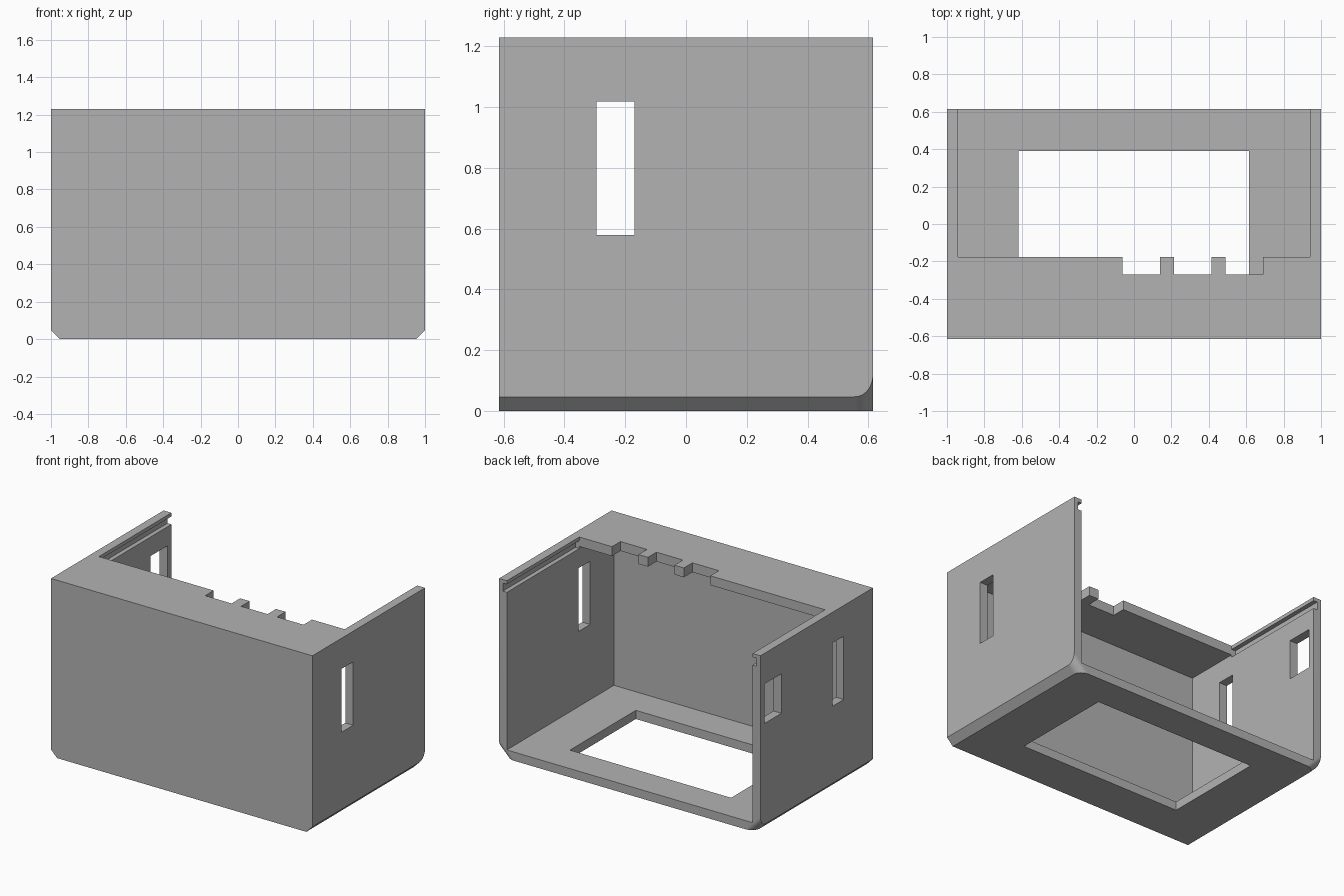
import bpy, bmesh, math

if "Cube" in bpy.data.objects:
    bpy.data.objects.remove(bpy.data.objects["Cube"])

HALF_X, HALF_Y, HEIGHT = 1.0, 0.615, 1.23
WALL = 0.06
INNER = HALF_X - WALL
LIP_Y = -0.177      # front limit of the open lid area
OUT = 0.1           # cutter overshoot

grey = bpy.data.materials.new("plain_grey")
grey.use_nodes = True
GREY = (0.45, 0.45, 0.45, 1)
grey.diffuse_color = GREY
grey.node_tree.nodes["Principled BSDF"].inputs["Base Color"].default_value = GREY


def make_object(name, bm):
    bmesh.ops.recalc_face_normals(bm, faces=bm.faces)
    mesh = bpy.data.meshes.new(name)
    bm.to_mesh(mesh)
    bm.free()
    mesh.materials.append(grey)
    obj = bpy.data.objects.new(name, mesh)
    bpy.context.collection.objects.link(obj)
    return obj


# Outer shell: one cross-section lofted front to back, bottom chamfers flaring at the back
def section(bm, y, c):
    right = [(HALF_X - c, 0), (HALF_X, c), (HALF_X, HEIGHT)]
    points = right + [(-x, z) for x, z in reversed(right)]
    return [bm.verts.new((x, y, z)) for x, z in points]


CHAMFER, FLARE, STEPS = 0.047, 0.071, 14
bm = bmesh.new()
rings = [section(bm, -HALF_Y, CHAMFER)]
for i in range(STEPS + 1):
    a = math.pi / 2 * i / STEPS
    y = HALF_Y - WALL + WALL * math.sin(a)
    rings.append(section(bm, y, CHAMFER + FLARE * (1 - math.cos(a))))
for r0, r1 in zip(rings, rings[1:]):
    for i in range(len(r0)):
        j = (i + 1) % len(r0)
        bm.faces.new((r0[i], r0[j], r1[j], r1[i]))
bm.faces.new(rings[0])
bm.faces.new(rings[-1])
shell = make_object("enclosure_shell", bm)


# Cut a box given by its x, y and z ranges
def cut(name, xs, ys, zs):
    bm = bmesh.new()
    bmesh.ops.create_cube(bm, size=1)
    for v in bm.verts:
        v.co = [r[0] if c < 0 else r[1] for c, r in zip(v.co, (xs, ys, zs))]
    cutter = make_object(name, bm)
    mod = shell.modifiers.new(name, "BOOLEAN")
    mod.operation, mod.solver, mod.object = "DIFFERENCE", "EXACT", cutter
    bpy.context.view_layer.objects.active = shell
    bpy.ops.object.modifier_apply(modifier=name)
    bpy.data.objects.remove(cutter)


BACK, TOP = HALF_Y + OUT, HEIGHT + OUT
RIM = HEIGHT - 0.065

# Interior, open at the back, and the lid opening in the top
cut("cavity", (-INNER, INNER), (WALL - HALF_Y, BACK), (WALL, RIM))
cut("lid_opening", (-INNER, INNER), (LIP_Y, BACK), (1.1, TOP))

# Sliding lid groove under the side lips
cut("lid_groove", (-INNER - 0.03, INNER + 0.03), (LIP_Y, BACK), (1.15, 1.205))

# Notches in the top plate
for x in (-0.062, 0.213, 0.488):
    cut("plate_notch", (x, x + 0.202), (-0.27, 0), (1.1, TOP))

# Floor window, side slots and the rear side window
cut("floor_window", (-0.618, 0.615), (-0.33, 0.39), (-OUT, 0.2))
cut("side_slots", (-1.1, 1.1), (-0.295, -0.17), (0.58, 1.018))
cut("rear_side_window", (-1.1, -0.8), (0.386, 0.571), (0.745, 1.018))

bpy.ops.object.select_all(action="DESELECT")
shell.select_set(True)
bpy.context.view_layer.objects.active = shell
bpy.ops.object.shade_smooth_by_angle(angle=math.radians(25))
